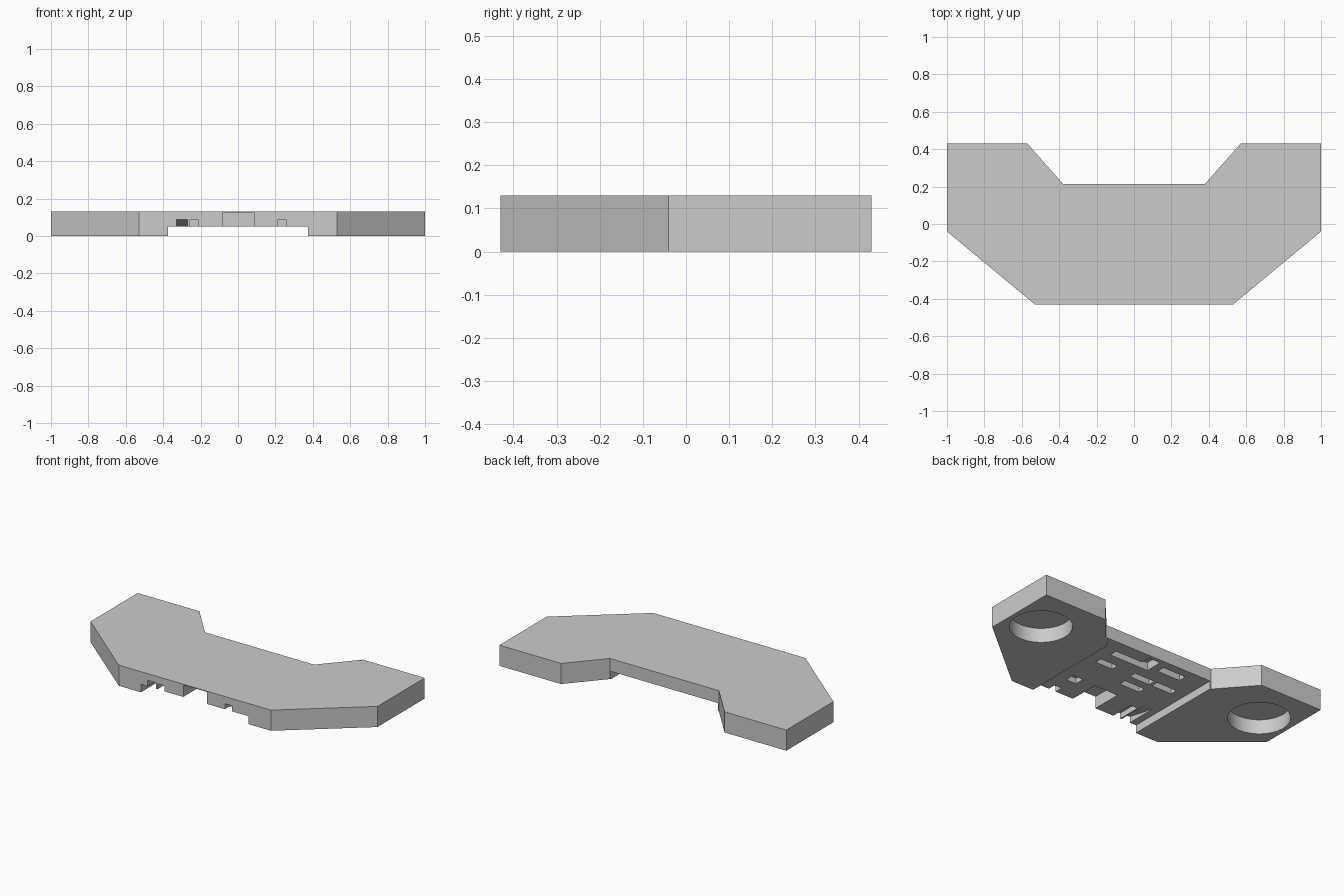
import bpy
import bmesh
import math
from mathutils import Vector

cube = bpy.data.objects.get("Cube")
if cube:
    bpy.data.objects.remove(cube, do_unlink=True)

HEIGHT, RECESS = 0.13, 0.05

grey = bpy.data.materials.new("plain grey")
grey.use_nodes = True
grey.diffuse_color = (0.6, 0.6, 0.6, 1)
grey.node_tree.nodes["Principled BSDF"].inputs["Base Color"].default_value = (0.6, 0.6, 0.6, 1)


def prism(name, points, direction):
    """Extrude a closed outline along a direction."""
    bm = bmesh.new()
    face = bm.faces.new([bm.verts.new(p) for p in points])
    moved = bmesh.ops.extrude_face_region(bm, geom=[face])["geom"]
    verts = [v for v in moved if isinstance(v, bmesh.types.BMVert)]
    bmesh.ops.translate(bm, verts=verts, vec=Vector(direction))
    bmesh.ops.recalc_face_normals(bm, faces=bm.faces)
    mesh = bpy.data.meshes.new(name)
    bm.to_mesh(mesh)
    bm.free()
    mesh.materials.append(grey)
    obj = bpy.data.objects.new(name, mesh)
    bpy.context.collection.objects.link(obj)
    return obj


def cut(target, cutter):
    """Subtract a cutter and discard it."""
    mod = target.modifiers.new("cut", "BOOLEAN")
    mod.operation, mod.solver, mod.object = "DIFFERENCE", "EXACT", cutter
    bpy.context.view_layer.objects.active = target
    bpy.ops.object.modifier_apply(modifier=mod.name)
    bpy.data.objects.remove(cutter, do_unlink=True)


def box(name, x0, x1, y0, y1, z0, z1):
    outline = [(x0, y0, z0), (x1, y0, z0), (x1, y1, z0), (x0, y1, z0)]
    return prism(name, outline, (0, 0, z1 - z0))


# Winged plate outline, mirrored about the centre line
half = [(0.53, -0.43), (1, -0.04), (1, 0.43), (0.57, 0.43), (0.38, 0.215)]
outline = half + [(-x, y) for x, y in reversed(half)]
plate = prism("winged_plate", [(x, y, 0) for x, y in outline], (0, 0, HEIGHT))

# Wide channel under the middle
cut(plate, box("channel_cutter", -0.375, 0.375, -0.6, 0.6, -0.1, RECESS))

# Round blind hole under each wing
for side in (-1, 1):
    ring = [(side * 0.795 + 0.176 * math.cos(a), 0.14 + 0.176 * math.sin(a), -0.1)
            for a in (i * math.tau / 64 for i in range(64))]
    cut(plate, prism("hole_cutter", ring, (0, 0, 0.19)))

# Pockets in the channel ceiling: x range, y range, top
pockets = [
    (-0.08, 0.085, -0.6, -0.24, 0.125),   # front notches
    (-0.26, -0.21, -0.6, -0.28, 0.085),
    (0.21, 0.26, -0.6, -0.38, 0.085),
    (0.18, 0.25, -0.29, -0.23, 0.085),    # middle pockets
    (-0.15, -0.01, -0.135, -0.09, 0.085),
    (0.13, 0.25, -0.035, 0.01, 0.085),
    (-0.14, 0, -0.035, 0.01, 0.085),
    (-0.3, -0.16, -0.035, 0.01, 0.085),
    (-0.03, 0.24, 0.08, 0.13, 0.1),       # rear pockets
    (-0.03, 0.05, 0.12, 0.19, 0.1),
    (-0.24, -0.08, 0.11, 0.16, 0.1),
]
for x0, x1, y0, y1, top in pockets:
    cut(plate, box("pocket_cutter", x0, x1, y0, y1, 0.02, top))

# Sloping notch at the front edge
ramp = [(-0.33, -0.44, 0.02), (-0.33, -0.2, 0.02), (-0.33, -0.2, 0.045), (-0.33, -0.44, 0.09)]
cut(plate, prism("ramp_cutter", ramp, (0.06, 0, 0)))
